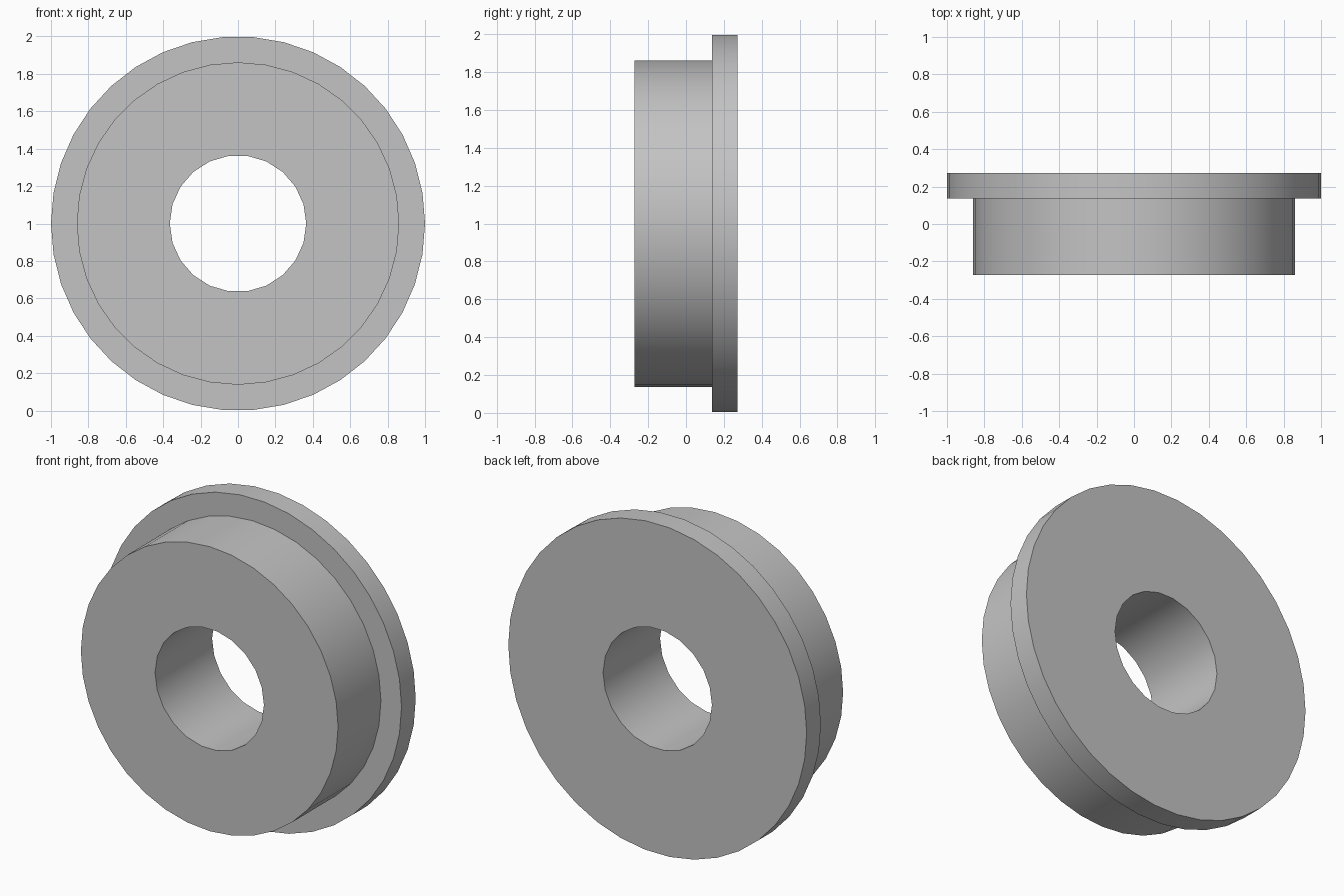
import bpy
import bmesh
from math import cos, sin, tau

cube = bpy.data.objects.get("Cube")
if cube:
    bpy.data.objects.remove(cube)

FRONT, STEP, BACK = -0.273, 0.137, 0.273

# Material
grey = bpy.data.materials.new("plain grey")
grey.use_nodes = True
colour = (0.55, 0.55, 0.55, 1)
grey.diffuse_color = colour
grey.node_tree.nodes["Principled BSDF"].inputs["Base Color"].default_value = colour

bm = bmesh.new()


def ring(radius, y, sides):
    """Closed loop of edges around the y axis."""
    verts = [bm.verts.new((radius * cos(tau * i / sides), y, 1 + radius * sin(tau * i / sides)))
             for i in range(sides)]
    return [bm.edges.new((verts[i], verts[(i + 1) % sides])) for i in range(sides)]


def wall(a, b):
    """Straight cylindrical wall between two matching loops."""
    for e, f in zip(a, b):
        bm.faces.new((e.verts[0], e.verts[1], f.verts[1], f.verts[0]))


def flat_ring(outer, inner):
    """Flat annulus between two loops in one plane."""
    bmesh.ops.triangle_fill(bm, edges=outer + inner, use_beauty=True, normal=(0, 1, 0))


# Loops of the hub, the flange and the bore
hub_front, hub_back = [ring(0.862, y, 36) for y in (FRONT, STEP)]
flange_front, flange_back = [ring(1.0, y, 38) for y in (STEP, BACK)]
bore_front, bore_back = [ring(0.365, y, 22) for y in (FRONT, BACK)]

# Cylindrical walls
for pair in ((hub_front, hub_back), (flange_front, flange_back), (bore_front, bore_back)):
    wall(*pair)

# Front face, shoulder and back face
flat_ring(hub_front, bore_front)
flat_ring(flange_front, hub_back)
flat_ring(flange_back, bore_back)

bmesh.ops.recalc_face_normals(bm, faces=bm.faces)
mesh = bpy.data.meshes.new("flanged_bushing")
bm.to_mesh(mesh)
bm.free()
mesh.materials.append(grey)

bushing = bpy.data.objects.new("flanged_bushing", mesh)
bpy.context.collection.objects.link(bushing)
bpy.ops.object.select_all(action='DESELECT')
bushing.select_set(True)
bpy.context.view_layer.objects.active = bushing
bpy.ops.object.shade_smooth_by_angle(angle=0.6)
